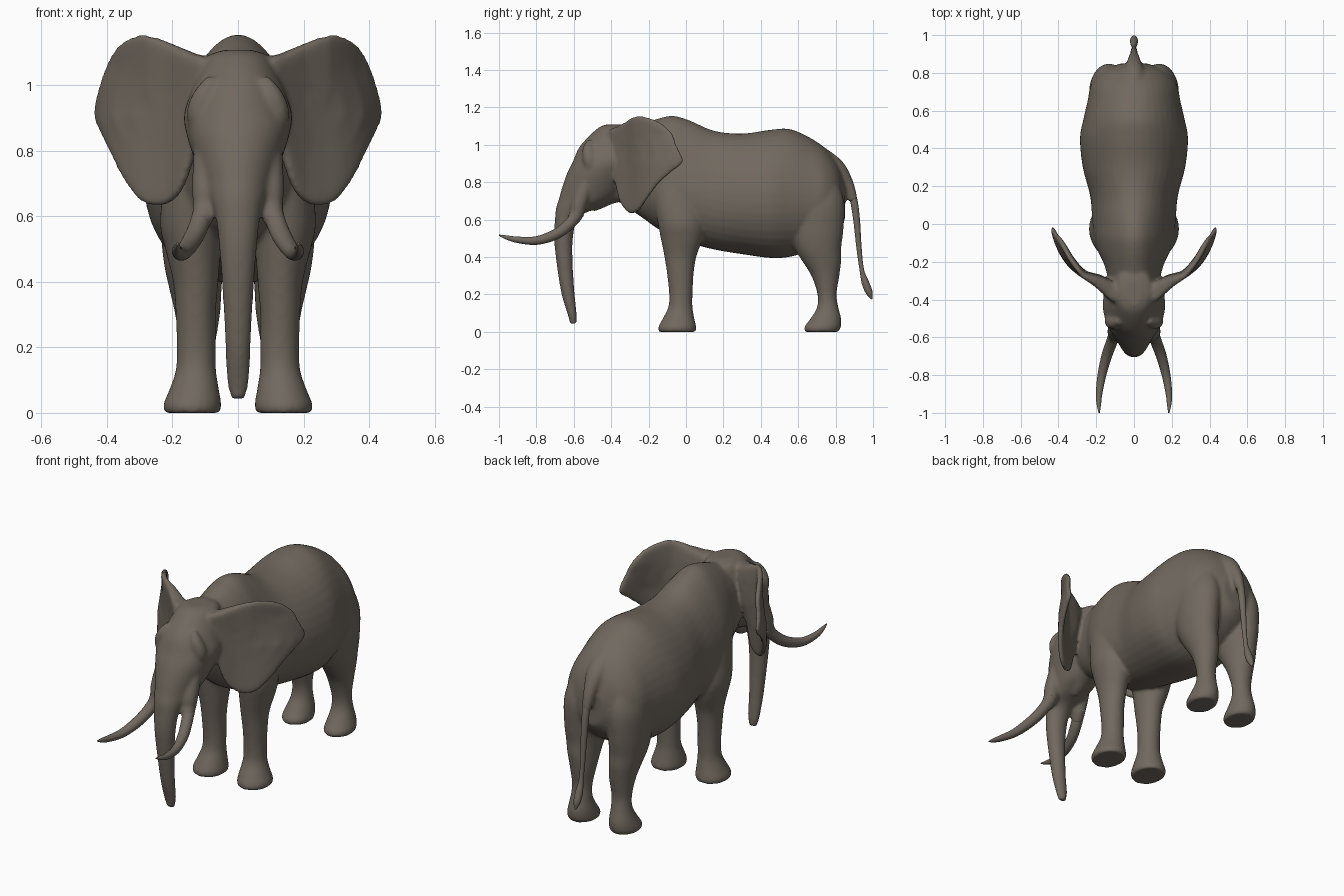
import bpy, bmesh, math
from mathutils import Vector

skin = bpy.data.materials.new("grey brown skin")
skin.diffuse_color = (0.165, 0.14, 0.115, 1)


def spline(rows, n=5, closed=False):
    """Catmull-Rom through tuples of any length."""
    out, m = [], len(rows)
    get = (lambda i: rows[i % m]) if closed else (lambda i: rows[min(max(i, 0), m - 1)])
    for i in range(m if closed else m - 1):
        a, b, c, d = get(i - 1), get(i), get(i + 1), get(i + 2)
        for j in range(n):
            t = j / n
            out.append(tuple(0.5 * (2 * q + (r - p) * t + (2 * p - 5 * q + 4 * r - s) * t * t
                                    + (3 * q - p - 3 * r + s) * t ** 3)
                             for p, q, r, s in zip(a, b, c, d)))
    return out if closed else out + [rows[-1]]


def loft(bm, rings, side=1):
    """Skin a list of equal point rings and cap the ends; side -1 mirrors in x."""
    vs = [[bm.verts.new((p[0] * side, p[1], p[2])) for p in r] for r in rings]
    n = len(vs[0])
    for a, b in zip(vs, vs[1:]):
        for i in range(n):
            bm.faces.new((a[i], a[(i + 1) % n], b[(i + 1) % n], b[i]))
    bm.faces.new(vs[0])
    bm.faces.new(vs[-1])


def clamp(v):
    return min(max(v, 0), 1)


ANG = [2 * math.pi * i / 40 for i in range(40)]


def flat_rings(rows):
    """Horizontal ellipses: z, front y, back y, inner x, outer x."""
    return [[((xi + xo) / 2 + (xo - xi) / 2 * math.cos(a),
              (yf + yb) / 2 + (yb - yf) / 2 * math.sin(a), z) for a in ANG]
            for z, yf, yb, xi, xo in spline(rows)]


def body_rings(rows):
    """Upright egg shapes: y, top, bottom, half width, narrowing towards the top."""
    return [[(w * math.cos(a) * (1 - k * math.sin(a)), y,
              (t + b) / 2 + (t - b) / 2 * math.sin(a)) for a in ANG]
            for y, t, b, w, k in spline(rows)]


def tube_rings(rows):
    """Round sections square to a path: x, y, z, radius."""
    pts, rings = spline(rows), []
    for i, p in enumerate(pts):
        t = (Vector(pts[min(i + 1, len(pts) - 1)][:3]) - Vector(pts[max(i - 1, 0)][:3])).normalized()
        u = (Vector((1, 0, 0)) - t * t.x).normalized()
        v = t.cross(u)
        rings.append([Vector(p[:3]) + p[3] * (u * math.cos(a) + v * math.sin(a)) for a in ANG])
    return rings


def finish(bm, name):
    bmesh.ops.recalc_face_normals(bm, faces=bm.faces)
    me = bpy.data.meshes.new(name)
    for f in bm.faces:
        f.smooth = True
    bm.to_mesh(me)
    bm.free()
    me.materials.append(skin)
    ob = bpy.data.objects.new(name, me)
    bpy.context.collection.objects.link(ob)
    return ob


# body: torso and neck
bm = bmesh.new()
loft(bm, body_rings([
    (-.42, 1.04, .74, .10, 0), (-.32, 1.08, .67, .13, .05), (-.22, 1.115, .60, .155, .1),
    (-.15, 1.14, .55, .185, .2), (-.07, 1.155, .51, .205, .25), (.02, 1.13, .475, .215, .25),
    (.15, 1.075, .44, .23, .15), (.30, 1.06, .415, .27, .1), (.45, 1.08, .395, .285, .1),
    (.55, 1.085, .40, .268, .1), (.65, 1.045, .43, .245, .1), (.74, .985, .48, .225, .1),
    (.81, .90, .54, .165, .05), (.85, .80, .60, .07, 0)]))

# tail root flowing out of the rump
loft(bm, tube_rings([(0, .70, .93, .07), (0, .80, .87, .055), (0, .865, .785, .034), (0, .895, .70, .024)]))

# head flowing into the trunk: z, front y, back y, half width
head = [(1.108, -.43, -.30, .04), (1.09, -.47, -.24, .09), (1.04, -.525, -.22, .118),
        (.98, -.575, -.22, .143), (.91, -.605, -.24, .165), (.85, -.635, -.27, .157),
        (.78, -.66, -.31, .135), (.71, -.68, -.38, .11), (.66, -.695, -.48, .09),
        (.61, -.70, -.575, .07), (.50, -.705, -.605, .057), (.35, -.69, -.605, .046),
        (.20, -.665, -.595, .038), (.10, -.635, -.585, .034), (.043, -.62, -.585, .021)]
loft(bm, flat_rings([(z, f, b, -w, w) for z, f, b, w in head]))

# lower jaw
loft(bm, tube_rings([(0, -.34, .79, .085), (0, -.42, .75, .075), (0, -.48, .69, .045), (0, -.505, .655, .022)]))

# ear shape: outline in x, z, swept backwards towards the outer edge
outline = spline([(.09, 1.07), (.14, 1.098), (.20, 1.125), (.26, 1.15), (.31, 1.152), (.363, 1.12),
                  (.405, 1.04), (.434, .92), (.415, .855), (.38, .78), (.345, .71), (.295, .645),
                  (.24, .63), (.195, .65), (.16, .70), (.13, .80), (.10, .94)], 4, True)


def ear_point(x, z, s, t):
    px, pz = .25 + s * (x - .25), .92 + s * (z - .92)
    u = max(px - .1, 0) / .33
    y = -.37 + .55 * (px - .1) + .16 * u ** 6 + .015 * (1 - s * s)
    # inner part reaches forward, the upper outer part curls further back
    y -= .025 * clamp((.2 - px) / .1)
    y += .05 * clamp((pz - .9) / .16) * clamp((px - .27) / .1) * clamp((.44 - px) / .04)
    # thick muscle at the root
    g = clamp((.26 - px) / .16)
    t *= 1 + (3.5 * g * clamp((pz - .75) / .15) if t > 0 else .8 * g)
    slope = .55 + 2.9 * u ** 5
    ln = math.hypot(slope, 1)
    return (px - slope / ln * t, y + t / ln, pz)


layers = [(.05, .017), (.35, .017), (.65, .017), (.86, .016), (.96, .013), (.99, .008)]
layers = [(s, -t) for s, t in layers] + [(1, 0)] + layers[::-1]

front_leg = [(.85, -.17, .06, .10, .20), (.70, -.17, .09, .06, .225), (.58, -.15, .10, .05, .238),
             (.50, -.135, .09, .053, .222), (.40, -.115, .055, .06, .198), (.30, -.10, .04, .068, .19),
             (.20, -.09, .035, .068, .187), (.13, -.095, .035, .067, .19), (.07, -.125, .045, .058, .21),
             (.025, -.148, .055, .051, .228), (0, -.145, .053, .055, .224)]
hind_leg = [(.85, .60, .79, .07, .175), (.70, .54, .845, .03, .232), (.55, .55, .842, .04, .235),
            (.45, .58, .83, .045, .225), (.38, .62, .83, .05, .21), (.30, .67, .82, .055, .192),
            (.20, .703, .805, .07, .178), (.13, .70, .815, .07, .182), (.07, .665, .83, .06, .198),
            (.025, .632, .828, .053, .21), (0, .636, .815, .057, .205)]
for s in (1, -1):
    loft(bm, flat_rings(front_leg), s)
    loft(bm, flat_rings(hind_leg), s)
    # tusk sheath
    loft(bm, tube_rings([(.09, -.53, .80, .045), (.098, -.57, .69, .043),
                         (.10, -.585, .63, .038), (.115, -.62, .575, .03)]), s)
    # brow and cheek
    loft(bm, tube_rings([(.075, -.51, 1.02, .02), (.10, -.52, .97, .035), (.118, -.515, .92, .038),
                         (.115, -.51, .87, .032), (.10, -.52, .80, .02)]), s)
    # ear
    loft(bm, [[ear_point(x, z, sc, t) for x, z in outline] for sc, t in layers], s)

# fuse all these shells into one soft skin
body = finish(bm, "body_with_head_legs_and_ears")
rm = body.modifiers.new("fuse", 'REMESH')
rm.mode = 'VOXEL'
rm.voxel_size = 0.009
rm.use_smooth_shade = True
sm = body.modifiers.new("soften", 'SMOOTH')
sm.factor = 0.5
sm.iterations = 8

# tusks
tusk = [(.10, -.57, .64, .03), (.12, -.63, .57, .03), (.145, -.70, .52, .028), (.17, -.80, .488, .023),
        (.185, -.90, .492, .017), (.186, -.96, .505, .011), (.184, -1.0, .517, .003)]
for s, label in ((1, "left"), (-1, "right")):
    bm = bmesh.new()
    loft(bm, tube_rings(tusk), s)
    finish(bm, label + "_tusk")

# tail with a tuft
bm = bmesh.new()
loft(bm, tube_rings([(0, .865, .785, .02), (0, .895, .71, .02), (0, .912, .60, .018),
                     (0, .925, .45, .014), (0, .94, .33, .012), (0, .96, .26, .02),
                     (0, .98, .21, .018), (0, .993, .175, .004)]))
finish(bm, "tail")
